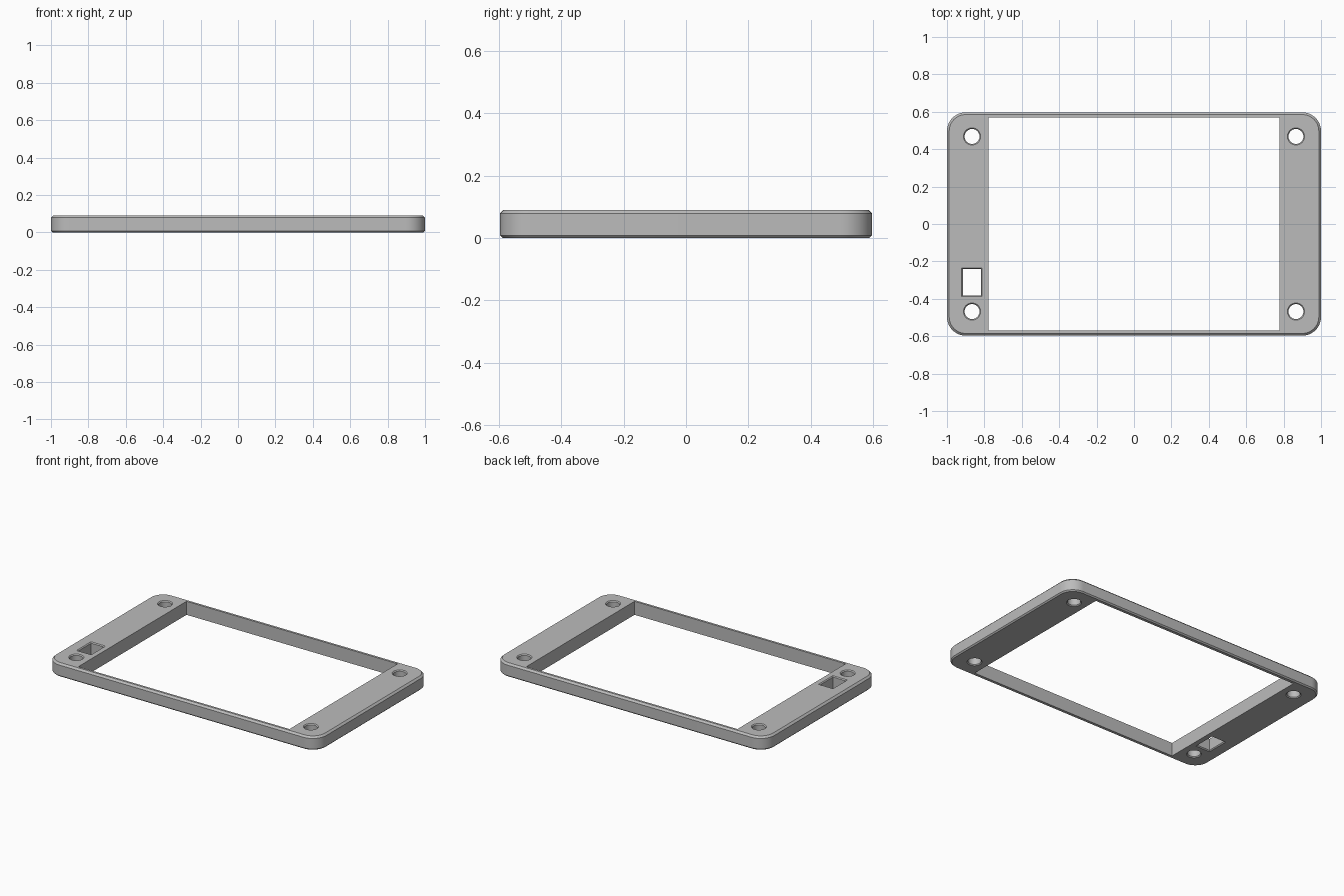
import bpy, bmesh, math

cube = bpy.data.objects.get("Cube")
if cube:
    bpy.data.objects.remove(cube)

HEIGHT, TOP_CUT, BOTTOM_CUT, HOLE_CUT = 0.09, 0.012, 0.008, 0.006

# Plain grey plastic
grey = bpy.data.materials.new("plain grey")
grey.use_nodes = True
colour = (0.5, 0.5, 0.5, 1)
grey.diffuse_color = colour
grey.node_tree.nodes["Principled BSDF"].inputs["Base Color"].default_value = colour


def rounded_rect(cx, cy, hx, hy, radius, steps):
    """Outline of a rectangle with rounded corners; radius 0 gives plain corners."""
    points = []
    for i, (sx, sy) in enumerate([(1, 1), (-1, 1), (-1, -1), (1, -1)]):
        for k in range(steps + 1 if radius else 1):
            a = math.pi / 2 * (i + k / steps)
            points.append((cx + sx * (hx - radius) + radius * math.cos(a),
                           cy + sy * (hy - radius) + radius * math.sin(a)))
    return points


def circle(cx, cy, radius, sides=32):
    angles = [math.tau * k / sides for k in range(sides)]
    return [(cx + radius * math.cos(a), cy + radius * math.sin(a)) for a in angles]


bm = bmesh.new()
bottom_edges, top_edges = [], []


def add_wall(levels):
    """Join stacked outlines into a wall and keep its rims for the caps."""
    rings = [[bm.verts.new((x, y, z)) for x, y in outline] for z, outline in levels]
    n = len(rings[0])
    for low, high in zip(rings, rings[1:]):
        for i in range(n):
            j = (i + 1) % n
            bm.faces.new((low[i], low[j], high[j], high[i]))
    for ring, rim in ((rings[0], bottom_edges), (rings[-1], top_edges)):
        rim.extend(bm.edges.get((ring[i], ring[(i + 1) % n])) for i in range(n))


# Outer wall, chamfered at both rims
def outer(inset):
    return rounded_rect(0, 0, 1 - inset, 0.597 - inset, 0.1 - inset, 10)


add_wall([(0, outer(BOTTOM_CUT)), (BOTTOM_CUT, outer(0)),
          (HEIGHT - TOP_CUT, outer(0)), (HEIGHT, outer(TOP_CUT))])

# Large window
window = rounded_rect(0, 0, 0.779, 0.57, 0, 1)
add_wall([(0, window), (HEIGHT, window)])


# Openings with a small chamfer at each rim
def add_opening(outline):
    add_wall([(0, outline(HOLE_CUT)), (HOLE_CUT, outline(0)),
              (HEIGHT - HOLE_CUT, outline(0)), (HEIGHT, outline(HOLE_CUT))])


for sx in (-1, 1):
    for sy in (-1, 1):
        add_opening(lambda grow: circle(sx * 0.866, sy * 0.468, 0.04 + grow))
add_opening(lambda grow: rounded_rect(-0.867, -0.311, 0.048 + grow, 0.07 + grow, 0, 1))

# Flat top and bottom between the rims
for rim, direction in ((top_edges, 1), (bottom_edges, -1)):
    bmesh.ops.triangle_fill(bm, use_beauty=True, use_dissolve=False,
                            edges=rim, normal=(0, 0, direction))
bmesh.ops.recalc_face_normals(bm, faces=bm.faces[:])

mesh = bpy.data.meshes.new("bezel_frame")
bm.to_mesh(mesh)
bm.free()
mesh.materials.append(grey)
frame = bpy.data.objects.new("bezel_frame", mesh)
bpy.context.collection.objects.link(frame)

bpy.ops.object.select_all(action="DESELECT")
frame.select_set(True)
bpy.context.view_layer.objects.active = frame
bpy.ops.object.shade_smooth_by_angle(angle=math.radians(30))
